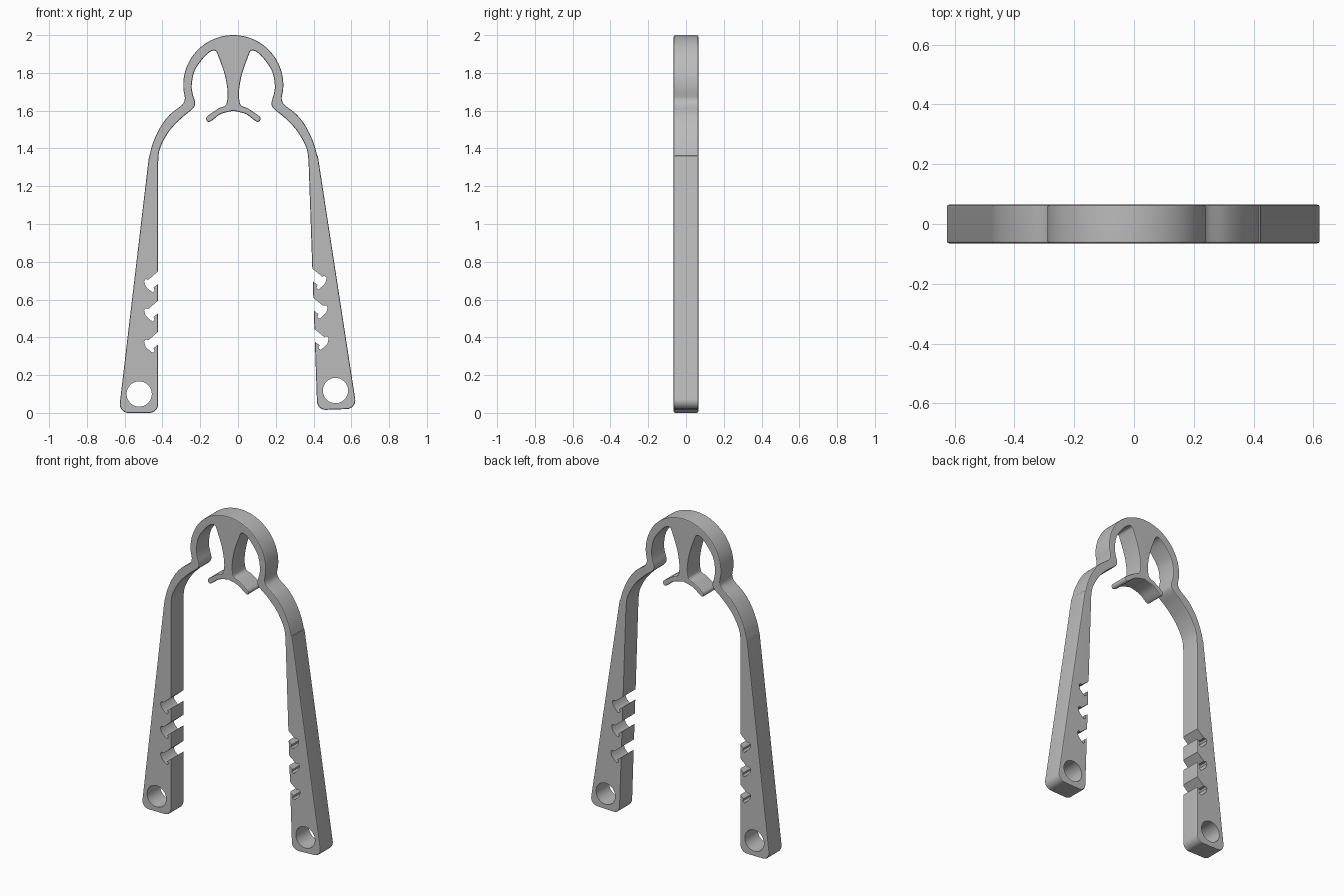
import bpy, bmesh, math
from mathutils import Vector, Matrix

cube = bpy.data.objects.get("Cube")
if cube:
    bpy.data.objects.remove(cube, do_unlink=True)

AXIS = -0.025      # centre line of the head
HALF = 0.065       # half of the thickness
SPREAD = 0.035     # the left leg is splayed outward by this angle

grey = bpy.data.materials.new("plain_grey")
grey.use_nodes = True
grey.diffuse_color = (0.5, 0.5, 0.5, 1)
grey.node_tree.nodes["Principled BSDF"].inputs["Base Color"].default_value = (0.5, 0.5, 0.5, 1)


def smooth(points, steps=5):
    """Rounded path through the points."""
    p = [Vector(q) for q in points]
    p = [2 * p[0] - p[1]] + p + [2 * p[-1] - p[-2]]
    path = []
    for a, b, c, d in zip(p, p[1:], p[2:], p[3:]):
        for i in range(steps):
            t = i / steps
            path.append(0.5 * (2 * b + (c - a) * t + (2 * a - 5 * b + 4 * c - d) * t * t
                               + (3 * b - a - 3 * c + d) * t ** 3))
    return path + [p[-2]]


def arc(cx, cz, r, start, end, steps):
    """Angles in degrees, clockwise from the top."""
    angles = [math.radians(start + (end - start) * i / steps) for i in range(steps + 1)]
    return [Vector((cx + r * math.sin(a), cz + r * math.cos(a))) for a in angles]


def place(points, side):
    """Half outline (distance from axis, height) to model x, z; the left leg is splayed."""
    placed = []
    for u, z in points:
        if side > 0 and z < 1.36:
            v = Matrix.Rotation(SPREAD, 2) @ Vector((u, z - 1.34))
            u, z = v.x, v.y + 1.34
        placed.append((AXIS + side * u, z))
    return placed


def prism(name, outline, depth, bevel=0):
    bm = bmesh.new()
    face = bm.faces.new([bm.verts.new((x, -depth, z)) for x, z in outline])
    moved = bmesh.ops.extrude_face_region(bm, geom=[face], use_keep_orig=True)["geom"]
    bmesh.ops.translate(bm, vec=(0, 2 * depth, 0),
                        verts=[g for g in moved if isinstance(g, bmesh.types.BMVert)])
    bmesh.ops.recalc_face_normals(bm, faces=bm.faces)
    if bevel:
        rim = [e for e in bm.edges if abs(e.verts[0].co.y - e.verts[1].co.y) < 1e-5]
        bmesh.ops.bevel(bm, geom=rim, offset=bevel, segments=2, profile=0.5, affect="EDGES")
    mesh = bpy.data.meshes.new(name)
    bm.to_mesh(mesh)
    bm.free()
    obj = bpy.data.objects.new(name, mesh)
    bpy.context.collection.objects.link(obj)
    return obj


# Half outline: head, neck and shoulder outside, then the foot of the leg
half = arc(0, 1.735, 0.265, 0, 96, 24)
half += smooth([(0.259, 1.685), (0.257, 1.66), (0.272, 1.63), (0.335, 1.58),
                (0.385, 1.515), (0.425, 1.43), (0.448, 1.345)])
half += arc(0.555, 0.046, 0.046, 83, 180, 8) + arc(0.444, 0.046, 0.046, 180, 270, 8)
# Inside of shoulder, neck and head window
half += smooth([(0.398, 1.325), (0.388, 1.40), (0.34, 1.49), (0.275, 1.56), (0.22, 1.605),
                (0.203, 1.63), (0.205, 1.655), (0.215, 1.69), (0.22, 1.735), (0.205, 1.81),
                (0.163, 1.873), (0.125, 1.91), (0.095, 1.917), (0.078, 1.885),
                # Central post and its curved pad
                (0.045, 1.79), (0.03, 1.70), (0.034, 1.645), (0.045, 1.625), (0.075, 1.613),
                (0.115, 1.587), (0.14, 1.568), (0.143, 1.552), (0.131, 1.54), (0.11, 1.55),
                (0.067, 1.582), (0, 1.60)])

outline = place(half, 1) + place(half[1:-1], -1)[::-1]
body = prism("forked_frame", outline, HALF, 0.008)
body.data.materials.append(grey)

# Cutters: a round hole and three hooked notches in each leg
hook = [(0.02, 0.017), (-0.05, -0.044), (-0.066, -0.042), (-0.074, -0.053), (-0.066, -0.08),
        (-0.045, -0.1), (-0.029, -0.112), (-0.018, -0.103), (-0.024, -0.087), (0.02, -0.052)]
cutters = []
for side in (1, -1):
    cutters.append(prism("hole_cutter", place(arc(0.498, 0.1, 0.067, 0, 348.75, 31), side), 0.2))
    for z in (0.75, 0.595, 0.43):
        shape = [(0.398 - dx, z + dz) for dx, dz in hook]
        cutters.append(prism("notch_cutter", place(shape, side), 0.2))

bpy.context.view_layer.objects.active = body
for cutter in cutters:
    cutter.hide_render = True
    cut = body.modifiers.new("cut", "BOOLEAN")
    cut.operation = "DIFFERENCE"
    cut.solver = "EXACT"
    cut.object = cutter
    bpy.ops.object.modifier_apply(modifier=cut.name)
    bpy.data.objects.remove(cutter, do_unlink=True)

# Smooth rims with flat front and back
bpy.ops.object.select_all(action="DESELECT")
body.select_set(True)
bpy.ops.object.shade_smooth_by_angle(angle=math.radians(35))
flat = body.modifiers.new("flat_faces", "WEIGHTED_NORMAL")
flat.keep_sharp = True
